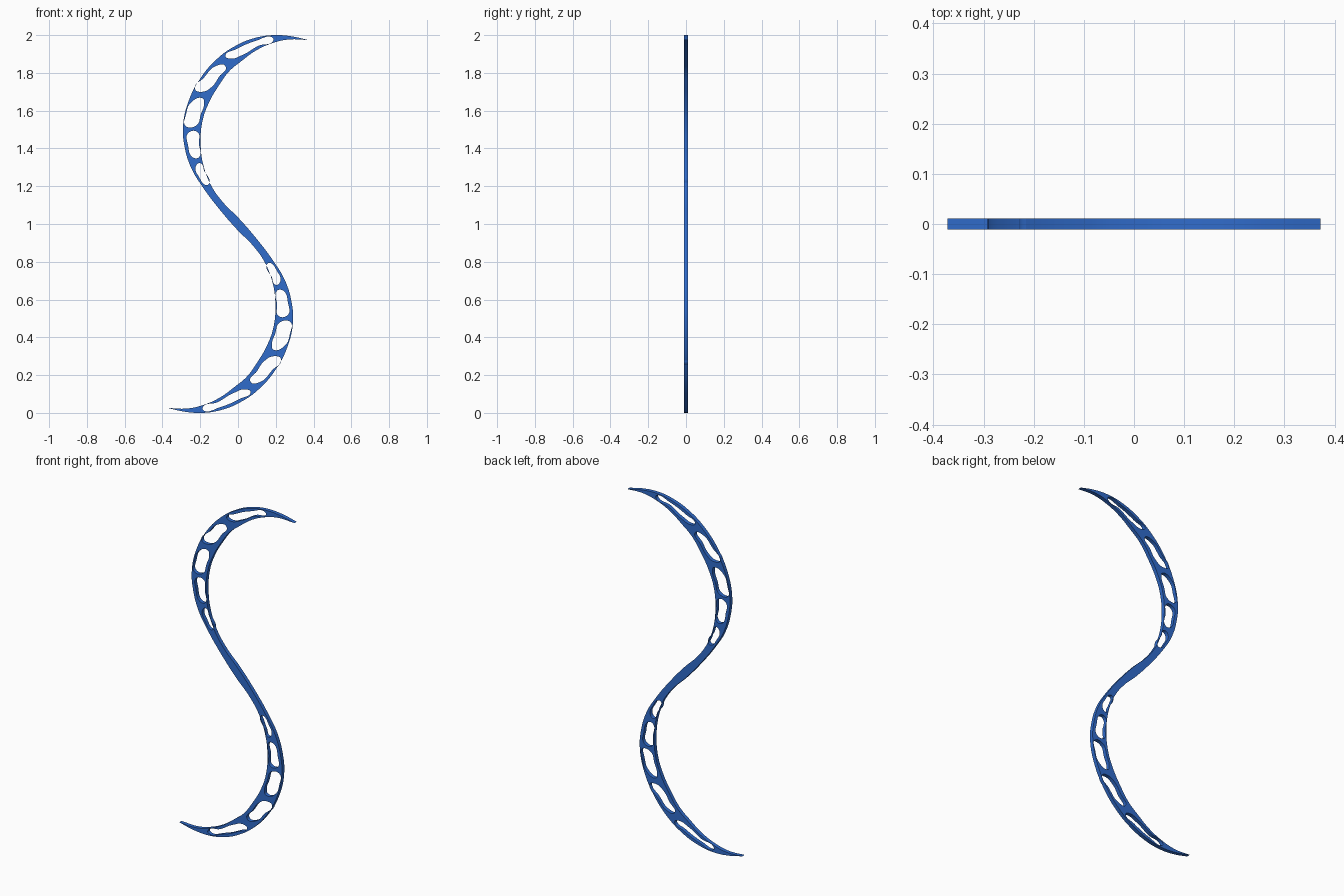
import bpy
import math

cube = bpy.data.objects.get("Cube")
if cube:
    bpy.data.objects.remove(cube, do_unlink=True)

HALF_DEPTH = 0.011

# Left-hand edge, from the upper tip down to just before the lower tip
edge = [(.372, 1.974), (.28, 1.994), (.19, 2.0), (.09, 1.985), (-.01, 1.945),
        (-.11, 1.875), (-.2, 1.77), (-.262, 1.65), (-.291, 1.52),
        (-.283, 1.41), (-.247, 1.295), (-.19, 1.2), (-.1, 1.08), (0, .965),
        (.075, .89), (.14, .8), (.183, .69), (.198, .57), (.188, .455),
        (.155, .36), (.1, .265), (.045, .19), (-.015, .14), (-.1, .079),
        (-.19, .04), (-.27, .023)]

# Rounded openings of the upper half
openings = [
    [(.185, 1.985), (.09, 1.968), (-.01, 1.925), (-.066, 1.89),
     (-.045, 1.876), (.03, 1.898), (.11, 1.944), (.185, 1.968)],
    [(-.066, 1.835), (-.12, 1.835), (-.18, 1.775), (-.228, 1.715),
     (-.19, 1.7), (-.14, 1.725), (-.1, 1.78)],
    [(-.187, 1.665), (-.25, 1.642), (-.275, 1.58), (-.278, 1.52),
     (-.22, 1.522), (-.197, 1.58), (-.179, 1.64)],
    [(-.215, 1.487), (-.265, 1.48), (-.265, 1.42), (-.238, 1.352),
     (-.205, 1.355), (-.207, 1.425)],
    [(-.2, 1.322), (-.224, 1.303), (-.207, 1.25), (-.164, 1.206),
     (-.151, 1.22), (-.178, 1.28)],
]


def half_turn(points):
    return [(-x, 2 - z) for x, z in points]


def add_loop(curve, points, sharp=()):
    spline = curve.splines.new('BEZIER')
    spline.bezier_points.add(len(points) - 1)
    spline.use_cyclic_u = True
    spline.resolution_u = 8
    for i, (bp, (x, z)) in enumerate(zip(spline.bezier_points, points)):
        bp.co = (x, z, 0)
        kind = 'VECTOR' if i in sharp else 'AUTO'
        bp.handle_left_type = bp.handle_right_type = kind


# Flat curve with openings, thickened by extrusion
curve = bpy.data.curves.new("curved_blade", 'CURVE')
curve.dimensions = '2D'
curve.fill_mode = 'BOTH'
curve.extrude = HALF_DEPTH
add_loop(curve, edge + half_turn(edge), sharp=(0, len(edge)))
for hole in openings:
    add_loop(curve, hole)
    add_loop(curve, half_turn(hole))

blade = bpy.data.objects.new("curved_blade", curve)
bpy.context.collection.objects.link(blade)
blade.rotation_euler.x = math.pi / 2

# Blue material
blue = bpy.data.materials.new("blue")
color = (0.03, 0.15, 0.6, 1)
blue.diffuse_color = color
blue.use_nodes = True
blue.node_tree.nodes["Principled BSDF"].inputs["Base Color"].default_value = color
curve.materials.append(blue)

# Convert to a mesh, weld the rims and smooth the side walls
bpy.ops.object.select_all(action='DESELECT')
blade.select_set(True)
bpy.context.view_layer.objects.active = blade
bpy.ops.object.convert(target='MESH')
bpy.ops.object.transform_apply(location=False, rotation=True, scale=False)
bpy.ops.object.mode_set(mode='EDIT')
bpy.ops.mesh.select_all(action='SELECT')
bpy.ops.mesh.remove_doubles(threshold=0.0001)
bpy.ops.mesh.normals_make_consistent(inside=False)
bpy.ops.object.mode_set(mode='OBJECT')
bpy.ops.object.shade_smooth_by_angle(angle=math.radians(30))
